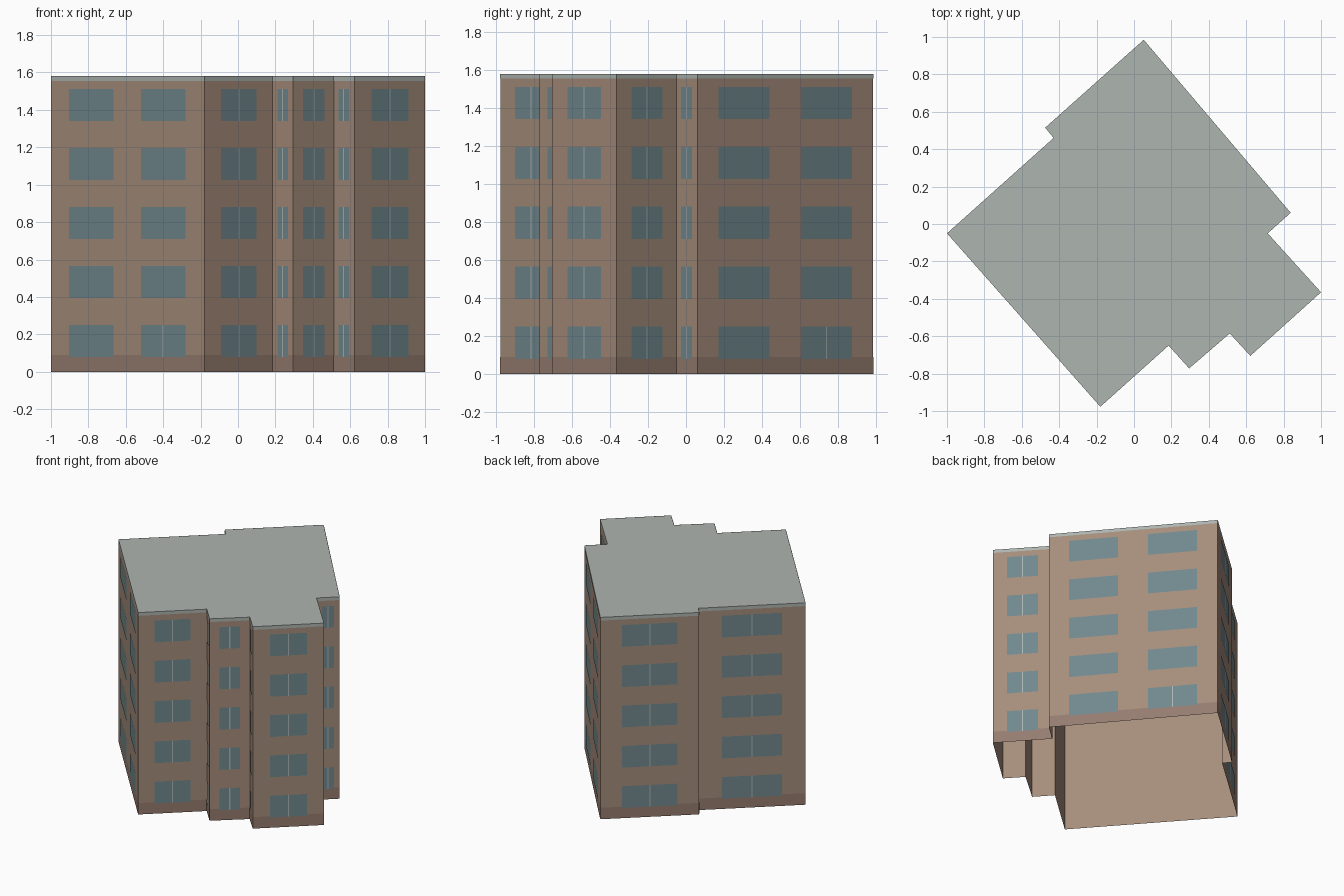
import bpy, bmesh
from mathutils import Vector

if "Cube" in bpy.data.objects:
    bpy.data.objects.remove(bpy.data.objects["Cube"])

# Footprint, counter-clockwise
PLAN = [Vector(p) for p in [
    (-0.18, -0.977), (0.185, -0.65), (0.295, -0.772), (0.512, -0.585),
    (0.622, -0.705), (1.0, -0.365), (0.715, -0.05), (0.838, 0.06),
    (0.052, 0.985), (-0.475, 0.515), (-0.43, 0.46), (-1.0, -0.05)]]
H, FLOORS, PITCH = 1.58, 5, 0.3155
BASE_TOP, CORNICE_BOTTOM = 0.09, 1.555
SILL, WIN_H = 0.08, 0.17


def finish(bm, name, color):
    me = bpy.data.meshes.new(name)
    bm.to_mesh(me)
    bm.free()
    ob = bpy.data.objects.new(name, me)
    bpy.context.collection.objects.link(ob)
    mat = bpy.data.materials.new(name)
    mat.diffuse_color = (*color, 1)
    mat.use_nodes = True
    mat.node_tree.nodes["Principled BSDF"].inputs["Base Color"].default_value = mat.diffuse_color
    me.materials.append(mat)
    return ob


def panel(bm, i, s0, s1, z0, z1, off):
    """Flat rectangle on wall i, between fractions s0 and s1 of its length."""
    a, b = PLAN[i], PLAN[(i + 1) % len(PLAN)]
    d = b - a
    n = Vector((d.y, -d.x)).normalized() * off
    p, q = a + d * s0 + n, a + d * s1 + n
    bm.faces.new([bm.verts.new(v) for v in
                  ((p.x, p.y, z0), (q.x, q.y, z0), (q.x, q.y, z1), (p.x, p.y, z1))])


def band(name, z0, z1, off, color):
    bm = bmesh.new()
    for i in range(len(PLAN)):
        panel(bm, i, 0, 1, z0, z1, off)
    bmesh.ops.remove_doubles(bm, verts=bm.verts, dist=0.0001)
    finish(bm, name, color)


# Wall shell, open underneath
band("walls", 0, H, 0, (0.38, 0.265, 0.20))

# Flat roof
bm = bmesh.new()
bm.faces.new([bm.verts.new((p.x, p.y, H)) for p in PLAN])
finish(bm, "roof", (0.42, 0.46, 0.435))

# Plinth and roof-edge strips lying on the walls
band("plinth", 0, BASE_TOP, 0.001, (0.30, 0.20, 0.158))
band("roof_edge", CORNICE_BOTTOM, H, 0.001, (0.42, 0.46, 0.435))

# Window spans per wall: two bays on the long walls, one on the rest
TWO, ONE, WIDE = [(0.12, 0.41), (0.588, 0.879)], [(0.24, 0.76)], [(0.22, 0.78)]
SPANS = {7: TWO, 11: TWO, 8: WIDE, 10: WIDE, 9: []}
glass, bars = bmesh.new(), bmesh.new()
for i, a in enumerate(PLAN):
    length = (PLAN[(i + 1) % len(PLAN)] - a).length
    spans = SPANS.get(i, ONE)
    for k, (s0, s1) in enumerate(spans):
        for f in range(FLOORS):
            z = SILL + f * PITCH
            panel(glass, i, s0, s1, z, z + WIN_H, 0.002)
            # centre bar on single windows and on the ground-floor entrance
            if len(spans) == 1 or (k == 1 and f == 0):
                m, w = (s0 + s1) / 2, 0.004 / length
                panel(bars, i, m - w, m + w, z, z + WIN_H, 0.003)
finish(glass, "windows", (0.165, 0.25, 0.268))
finish(bars, "window_bars", (0.42, 0.46, 0.46))
